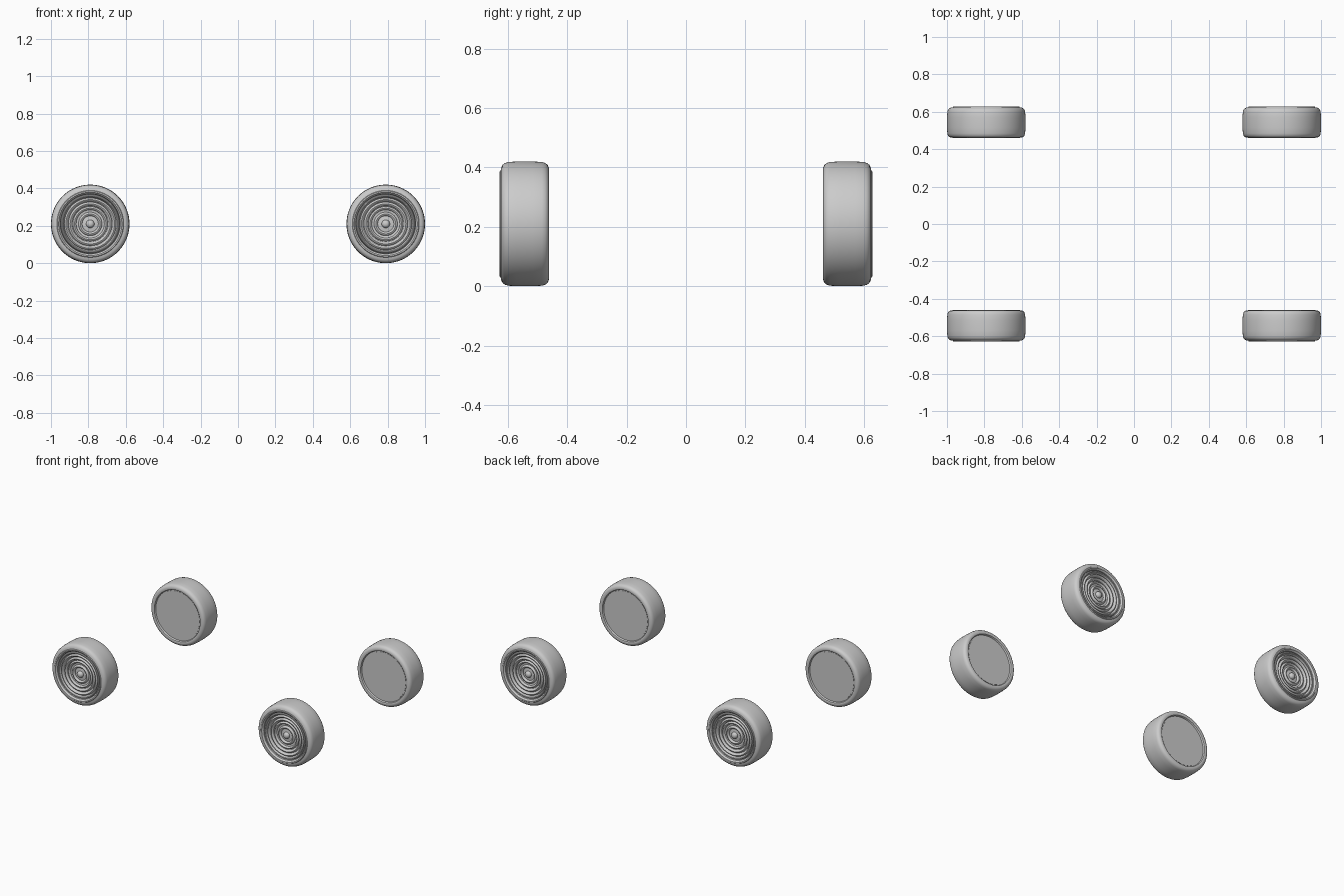
import bpy, math

if "Cube" in bpy.data.objects:
    bpy.data.objects.remove(bpy.data.objects["Cube"])

SEG = 96
X, Z = 0.79, 0.21


def lathe(name, profile, closed=False):
    """Spin (radius, y) points around the Y axis; the outer face points to -y."""
    verts, faces, rings = [], [], []
    for r, y in profile:
        if r < 1e-6:
            rings.append([len(verts)] * SEG)
            verts.append((0, y, 0))
        else:
            rings.append(list(range(len(verts), len(verts) + SEG)))
            for i in range(SEG):
                a = 2 * math.pi * i / SEG
                verts.append((r * math.cos(a), y, r * math.sin(a)))
    pairs = list(zip(rings, rings[1:]))
    if closed:
        pairs.append((rings[-1], rings[0]))
    for a, b in pairs:
        for i in range(SEG):
            j = (i + 1) % SEG
            f = list(dict.fromkeys((a[i], a[j], b[j], b[i])))
            faces.append(f)
    me = bpy.data.meshes.new(name)
    me.from_pydata(verts, [], faces)
    ob = bpy.data.objects.new(name, me)
    bpy.context.collection.objects.link(ob)
    bpy.ops.object.select_all(action='DESELECT')
    ob.select_set(True)
    bpy.context.view_layer.objects.active = ob
    bpy.ops.object.mode_set(mode='EDIT')
    bpy.ops.mesh.select_all(action='SELECT')
    bpy.ops.mesh.normals_make_consistent(inside=False)
    bpy.ops.object.mode_set(mode='OBJECT')
    bpy.ops.object.shade_smooth_by_angle(angle=math.radians(35))
    return ob


def bump(r, half, base, height, n=6):
    """Rounded ridge in a profile, centred on radius r, running inwards."""
    return [(r + half * math.cos(math.pi * k / n),
             base - height * math.sin(math.pi * k / n)) for k in range(n + 1)]


# Tyre: rounded shoulders, raised sidewall band, shallow lip on the inner side
tyre_profile = [
    (0.158, -0.605), (0.160, -0.618), (0.166, -0.623),
    (0.169, -0.628), (0.176, -0.628), (0.179, -0.624),
    (0.190, -0.622), (0.199, -0.617), (0.205, -0.609), (0.208, -0.598),
    (0.210, -0.570), (0.210, -0.515), (0.208, -0.485),
    (0.205, -0.474), (0.199, -0.466), (0.190, -0.462),
    (0.180, -0.461), (0.175, -0.463), (0.171, -0.473), (0.158, -0.473),
]

# Hubcap: dished disc with concentric ridges and a small centre boss
cap_profile = [(0.160, -0.604)]
for r, half, base, height in ((0.150, 0.008, -0.604, 0.014),
                              (0.130, 0.009, -0.600, 0.014),
                              (0.107, 0.010, -0.596, 0.014),
                              (0.084, 0.009, -0.593, 0.012),
                              (0.053, 0.010, -0.591, 0.012)):
    cap_profile += bump(r, half, base, height)
cap_profile += [(0.022, -0.594), (0.020, -0.604), (0.015, -0.610),
                (0.008, -0.613), (0, -0.614)]

# Inner plate closing the back of the wheel
plate_profile = [(0.166, -0.480), (0.166, -0.471), (0, -0.471)]

parts = [lathe("tyre", tyre_profile, True),
         lathe("hubcap", cap_profile),
         lathe("inner_plate", plate_profile)]
for f in parts[1].data.polygons:
    if f.normal.y > 0.5:
        parts[1].data.flip_normals()
        break

# Four wheels, the back pair turned round to face +y
for part in parts:
    base = part.name
    for side, x in (("left", -X), ("right", X)):
        for end, turn in (("front", 0), ("back", math.pi)):
            ob = part.copy()
            ob.name = f"{end}_{side}_{base}"
            ob.location = (x, 0, Z)
            ob.rotation_euler = (0, 0, turn)
            bpy.context.collection.objects.link(ob)
    bpy.data.objects.remove(part)
